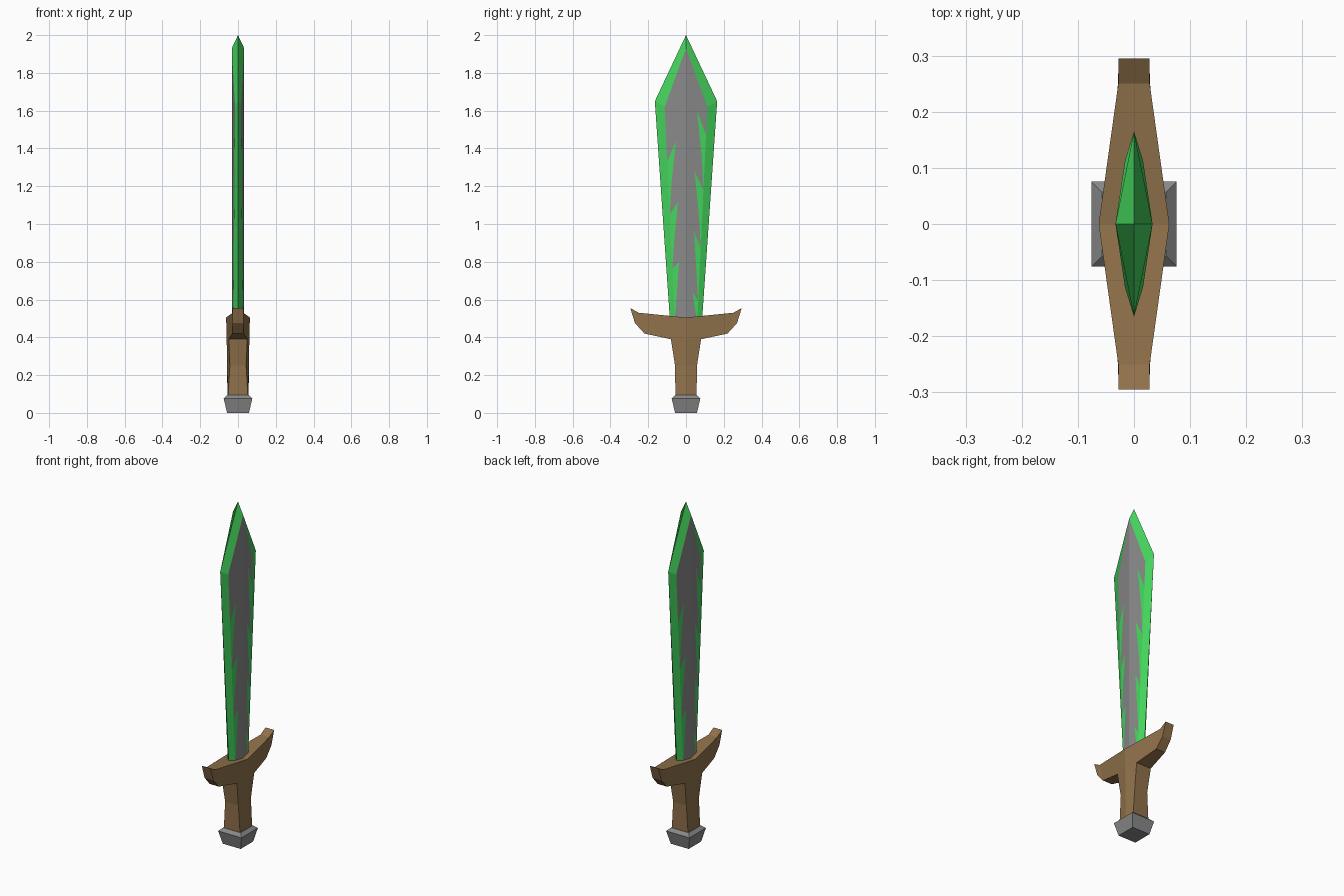
import bpy, bmesh

if "Cube" in bpy.data.objects:
    bpy.data.objects.remove(bpy.data.objects["Cube"])


def material(name, rgb):
    m = bpy.data.materials.new(name)
    m.diffuse_color = (*rgb, 1)
    m.use_nodes = True
    m.node_tree.nodes["Principled BSDF"].inputs["Base Color"].default_value = m.diffuse_color
    return m


GREEN = material("bright green", (0.06, 0.67, 0.11))
GREY = material("steel grey", (0.25, 0.25, 0.25))
BROWN = material("wood brown", (0.28, 0.167, 0.07))


def build(name, faces, mats):
    """faces: list of (points, material index); shared points are welded."""
    bm = bmesh.new()
    for pts, mi in faces:
        f = bm.faces.new([bm.verts.new(p) for p in pts])
        f.material_index = mi
    bmesh.ops.remove_doubles(bm, verts=bm.verts, dist=0.0003)
    bmesh.ops.recalc_face_normals(bm, faces=bm.faces)
    me = bpy.data.meshes.new(name)
    bm.to_mesh(me)
    bm.free()
    for m in mats:
        me.materials.append(m)
    ob = bpy.data.objects.new(name, me)
    bpy.context.collection.objects.link(ob)
    return ob


# Blade: ridged flat panel with jagged green teeth, bevelled to a sharp edge
BASE, CORNER = 0.49, 1.62


def edge_y(z):
    return 0.06 + (z - BASE) * (0.113 - 0.06) / (CORNER - BASE)


def panel(y, z):
    return (0.033 - 0.15 * y, y, z)


def half_side(teeth):
    """teeth: (notch z, tip y, tip z) from top to bottom."""
    ends = [t[0] for t in teeth[1:]] + [BASE]
    ridge_top, ridge_base = panel(0, 1.93), panel(0, BASE)
    corner = panel(edge_y(CORNER), CORNER)
    jag, rim, faces = [corner], [corner], []
    for (nz, ty, tz), ez in zip(teeth, ends):
        mz = tz + (ez - tz) * 0.6
        notch, tip = panel(edge_y(nz), nz), panel(ty, tz)
        mid, end = panel(edge_y(mz) - 0.016, mz), panel(edge_y(ez), ez)
        faces.append(([notch, tip, mid, end], 0))
        jag += [notch, tip, mid]
        rim.append(notch)
    last = panel(edge_y(BASE), BASE)
    faces.append(([ridge_top] + jag + [last, ridge_base], 1))
    faces.append((rim + [last, (0, 0.085, BASE), (0, 0.165, 1.65)], 0))
    faces.append(([ridge_top, corner, (0, 0.165, 1.65), (0, 0, 2)], 0))
    return faces


right = half_side([(1.47, 0.058, 1.60), (1.18, 0.045, 1.28),
                   (0.87, 0.043, 0.96), (0.59, 0.035, 0.64)])
left = half_side([(1.33, 0.053, 1.44), (1.05, 0.042, 1.115),
                  (0.76, 0.037, 0.80)])
blade = []
for s in (1, -1):  # the far face is the near face turned half round
    for faces, t in ((right, s), (left, -s)):
        blade += [([(s * x, t * y, z) for x, y, z in p], m) for p, m in faces]
build("blade", blade, [GREEN, GREY])

# Guard and grip: one wooden piece with a centre ridge
R = [(0.063, 0, 0.505), (0.060, 0, 0.39), (0.058, 0, 0.25), (0.056, 0, 0.08)]
G = [(0.028, 0.25, 0.53), (0.028, 0.295, 0.555),
     (0.028, 0.27, 0.475), (0.030, 0.22, 0.42)]
A, B, C = (0.049, 0.08, 0.39), (0.043, 0.058, 0.25), (0.053, 0.056, 0.08)
sides = [[R[0], G[0], G[3], A], G, [R[0], A, R[1]],
         [R[1], A, B, R[2]], [R[2], B, C, R[3]]]
outline = [R[0], *G, A, B, C, R[3]]
wood = []
for sy in (1, -1):
    for sx in (1, -1):
        wood += [([(sx * x, sy * y, z) for x, y, z in f], 0) for f in sides]
    for a, b in zip(outline, outline[1:]):
        wood.append(([(a[0], sy * a[1], a[2]), (b[0], sy * b[1], b[2]),
                      (-b[0], sy * b[1], b[2]), (-a[0], sy * a[1], a[2])], 0))
build("guard_and_grip", wood, [BROWN])

# Pommel: square block flared towards the top
rings = [[(sx * h, sy * h, z) for sx, sy in ((1, 1), (-1, 1), (-1, -1), (1, -1))]
         for h, z in ((0.058, 0), (0.076, 0.077), (0.057, 0.094))]
pommel = [(rings[0], 0), (rings[2], 0)]
for lo, hi in zip(rings, rings[1:]):
    for i in range(4):
        j = (i + 1) % 4
        pommel.append(([lo[i], lo[j], hi[j], hi[i]], 0))
build("pommel", pommel, [GREY])
